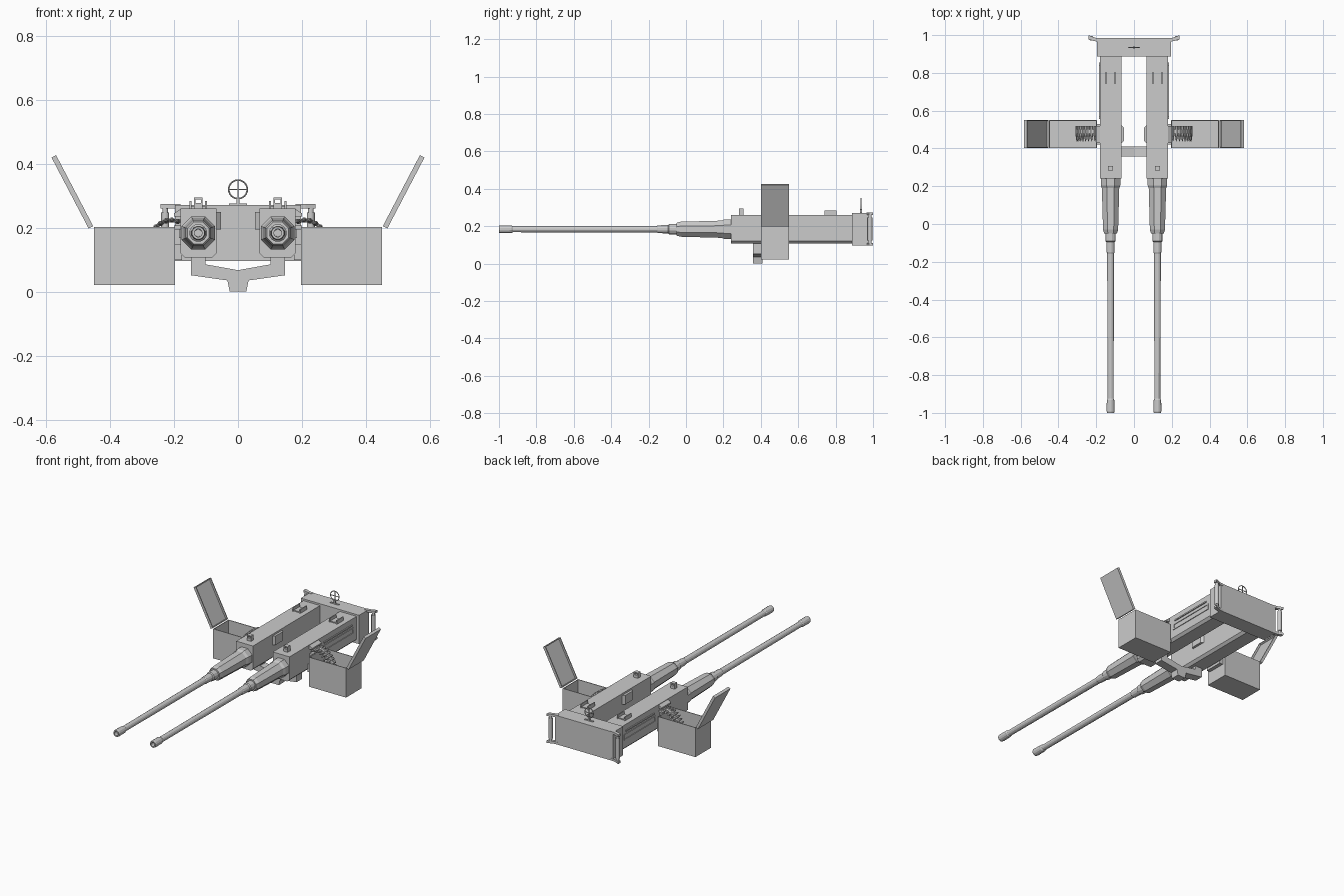
import bpy, bmesh, math
from mathutils import Matrix, Vector

if "Cube" in bpy.data.objects:
    bpy.data.objects.remove(bpy.data.objects["Cube"])

GX, GZ = 0.124, 0.184  # axis of the right barrel


def finish(name, bm, mirror=True, smooth=False):
    bmesh.ops.recalc_face_normals(bm, faces=bm.faces)
    me = bpy.data.meshes.new(name)
    bm.to_mesh(me)
    bm.free()
    ob = bpy.data.objects.new(name, me)
    bpy.context.collection.objects.link(ob)
    if mirror:
        ob.modifiers.new("Mirror", 'MIRROR')
    if smooth:
        bpy.context.view_layer.objects.active = ob
        ob.select_set(True)
        bpy.ops.object.shade_smooth_by_angle(angle=math.radians(40))
        ob.select_set(False)
    return ob


def add_box(bm, x, y, z):
    lo, hi = Vector((x[0], y[0], z[0])), Vector((x[1], y[1], z[1]))
    m = Matrix.Translation((lo + hi) / 2) @ Matrix.Diagonal((*(hi - lo), 1))
    return bmesh.ops.create_cube(bm, size=1, matrix=m)['verts']


def boxes(name, items, mirror=True):
    bm = bmesh.new()
    for it in items:
        add_box(bm, *it)
    return finish(name, bm, mirror)


def prism(name, pts, axis, a, b, mirror=True):
    """Extrude a 2D profile along y (points are x,z) or z (points are x,y)."""
    bm = bmesh.new()
    put = (lambda p, t: (p[0], t, p[1])) if axis == 'y' else (lambda p, t: (p[0], p[1], t))
    f = bm.faces.new([bm.verts.new(put(p, a)) for p in pts])
    ext = bmesh.ops.extrude_face_region(bm, geom=[f])['geom']
    d = Vector(put((0, 0), b - a))
    bmesh.ops.translate(bm, vec=d, verts=[v for v in ext if isinstance(v, bmesh.types.BMVert)])
    return finish(name, bm, mirror)


def add_lathe(bm, profile, n, cx, cz):
    """Revolve (y, radius) pairs around an axis parallel to y, with capped ends."""
    k = 1 / math.cos(math.pi / n)
    rings = []
    for y, r in profile:
        rings.append([bm.verts.new((cx + k * r * math.cos((i + .5) * math.tau / n), y,
                                    cz + k * r * math.sin((i + .5) * math.tau / n))) for i in range(n)])
    for a, b in zip(rings, rings[1:]):
        for i in range(n):
            bm.faces.new((a[i], a[(i + 1) % n], b[(i + 1) % n], b[i]))
    bm.faces.new(rings[0])
    bm.faces.new(rings[-1])


def hollow(bm, face, wall, depth):
    bmesh.ops.inset_individual(bm, faces=[face], thickness=wall)
    bmesh.ops.inset_individual(bm, faces=[face], thickness=0, depth=-depth)


def top_face(bm):
    return max(bm.faces, key=lambda f: f.calc_center_median().z)


# Receivers with chamfered lower corners
x0, x1, zb, zt, c = 0.067, 0.180, 0.107, 0.261, 0.014
prism("receiver", [(x0 + c, zb), (x1 - c, zb), (x1, zb + c), (x1, zt), (x0, zt), (x0, zb + c)],
      'y', 0.24, 0.90)

# Octagonal barrel jackets
bm = bmesh.new()
add_lathe(bm, [(0.25, 0.052), (0.205, 0.052), (0.19, 0.046), (-0.03, 0.040), (-0.05, 0.034)], 8, GX, GZ)
finish("barrel_jacket", bm)

# Barrels with stepped collars and a hollow muzzle
bm = bmesh.new()
add_lathe(bm, [(0.0, 0.027), (-0.09, 0.027), (-0.095, 0.022), (-0.15, 0.021), (-0.155, 0.018),
               (-0.925, 0.016), (-0.932, 0.020), (-0.99, 0.021), (-1.0, 0.019),
               (-1.0, 0.012), (-0.94, 0.011)], 12, GX, GZ)
finish("barrel", bm)

# Side slot frame, slot bar and charging rod on the outside
boxes("side_rail", [((0.178, 0.184), (0.555, 0.855), (0.198, 0.205)),
                    ((0.178, 0.184), (0.555, 0.855), (0.168, 0.175)),
                    ((0.178, 0.184), (0.555, 0.562), (0.168, 0.205)),
                    ((0.178, 0.184), (0.848, 0.855), (0.168, 0.205)),
                    ((0.178, 0.186), (0.57, 0.84), (0.219, 0.227))])

# Feed openings on both sides of each receiver
prism("feed_tray", [(0.175, 0.261), (0.200, 0.245), (0.200, 0.236), (0.175, 0.236)], 'y', 0.43, 0.52)
boxes("feed_base", [((0.175, 0.20), (0.435, 0.515), (0.195, 0.208)),
                    ((0.175, 0.20), (0.42, 0.53), (0.10, 0.15))])
prism("ejector_guide", [(0.07, 0.425), (0.053, 0.44), (0.053, 0.51), (0.07, 0.525)], 'z', 0.195, 0.25)

# Small front sights (notched) and rear sights (twin rails)
boxes("front_sight", [((GX - 0.014, GX + 0.014), (0.283, 0.308), (0.258, 0.278)),
                      ((GX - 0.014, GX - 0.008), (0.283, 0.308), (0.27, 0.294)),
                      ((GX + 0.008, GX + 0.014), (0.283, 0.308), (0.27, 0.294)),
                      ((GX - 0.014, GX + 0.014), (0.283, 0.308), (0.289, 0.294))])
boxes("rear_sight", [((GX - 0.027, GX - 0.021), (0.74, 0.805), (0.258, 0.284)),
                     ((GX + 0.021, GX + 0.027), (0.74, 0.805), (0.258, 0.284)),
                     ((GX - 0.024, GX + 0.024), (0.745, 0.80), (0.258, 0.267))])

# Yoke joining the two receivers
half = [(0.026, 0.002), (0.033, 0.036), (0.146, 0.052), (0.146, 0.11), (0.101, 0.11), (0.101, 0.086), (0, 0.068)]
prism("yoke", half + [(-x, z) for x, z in half[-2::-1]], 'y', 0.358, 0.41, mirror=False)

# Shared back plate
boxes("back_plate", [((-0.197, 0.197), (0.888, 0.984), (0.096, 0.272))], mirror=False)

# Grip handles: bent arms above and below, round grip between
arm = [(0.18, 0.965), (0.21, 0.968), (0.242, 0.978), (0.242, 1.0), (0.205, 0.986), (0.18, 0.984)]
prism("handle_arm_top", arm, 'z', 0.260, 0.274)
prism("handle_arm_bottom", arm, 'z', 0.096, 0.110)
bm = bmesh.new()
for r, h in ((0.009, 0.16), (0.0125, 0.125)):
    bmesh.ops.create_cone(bm, cap_ends=True, segments=12, radius1=r, radius2=r, depth=h,
                          matrix=Matrix.Translation((0.227, 0.984, 0.185)))
finish("handle_grip", bm, smooth=True)

# Ring sight on a post
bpy.ops.mesh.primitive_torus_add(major_segments=24, minor_segments=6, major_radius=0.029, minor_radius=0.0025,
                                 location=(0, 0.935, 0.32), rotation=(math.pi / 2, 0, 0))
bpy.context.object.name = "sight_ring"
boxes("sight_cross", [((-0.029, 0.029), (0.933, 0.937), (0.3185, 0.3215)),
                      ((-0.0015, 0.0015), (0.933, 0.937), (0.291, 0.349)),
                      ((-0.005, 0.005), (0.929, 0.941), (0.27, 0.293)),
                      ((-0.028, 0.028), (0.93, 0.94), (0.27, 0.276))], mirror=False)

# Open ammunition boxes
bm = bmesh.new()
add_box(bm, (0.197, 0.449), (0.402, 0.55), (0.022, 0.202))
hollow(bm, top_face(bm), 0.006, 0.165)
finish("ammo_box", bm)

# Raised lids, hollow on the inner side
bm = bmesh.new()
add_box(bm, (0, 0.25), (0.402, 0.55), (0, 0.016))
hollow(bm, top_face(bm), 0.008, 0.011)
bm.transform(Matrix.Translation((0.466, 0, 0.198)) @ Matrix.Rotation(math.radians(-62.4), 4, 'Y'))
finish("ammo_lid", bm)

# Cartridge belt curving from the feed down into the box
path = [(0.188, 0.220), (0.206, 0.224), (0.224, 0.222), (0.241, 0.214), (0.256, 0.203),
        (0.270, 0.189), (0.282, 0.173), (0.292, 0.155), (0.299, 0.136), (0.302, 0.116)]
bm = bmesh.new()
for x, z in path:
    add_lathe(bm, [(0.518, 0.008), (0.468, 0.008), (0.461, 0.0055), (0.45, 0.005), (0.437, 0.001)], 8, x, z)
for (xa, za), (xb, zb2) in zip(path, path[1:]):
    link = add_box(bm, (-0.011, 0.011), (0.478, 0.50), (-0.006, 0.006))
    m = Matrix.Translation(((xa + xb) / 2, 0, (za + zb2) / 2)) @ Matrix.Rotation(
        -math.atan2(zb2 - za, xb - xa), 4, 'Y')
    bmesh.ops.transform(bm, matrix=m, verts=link)
finish("cartridge_belt", bm)
